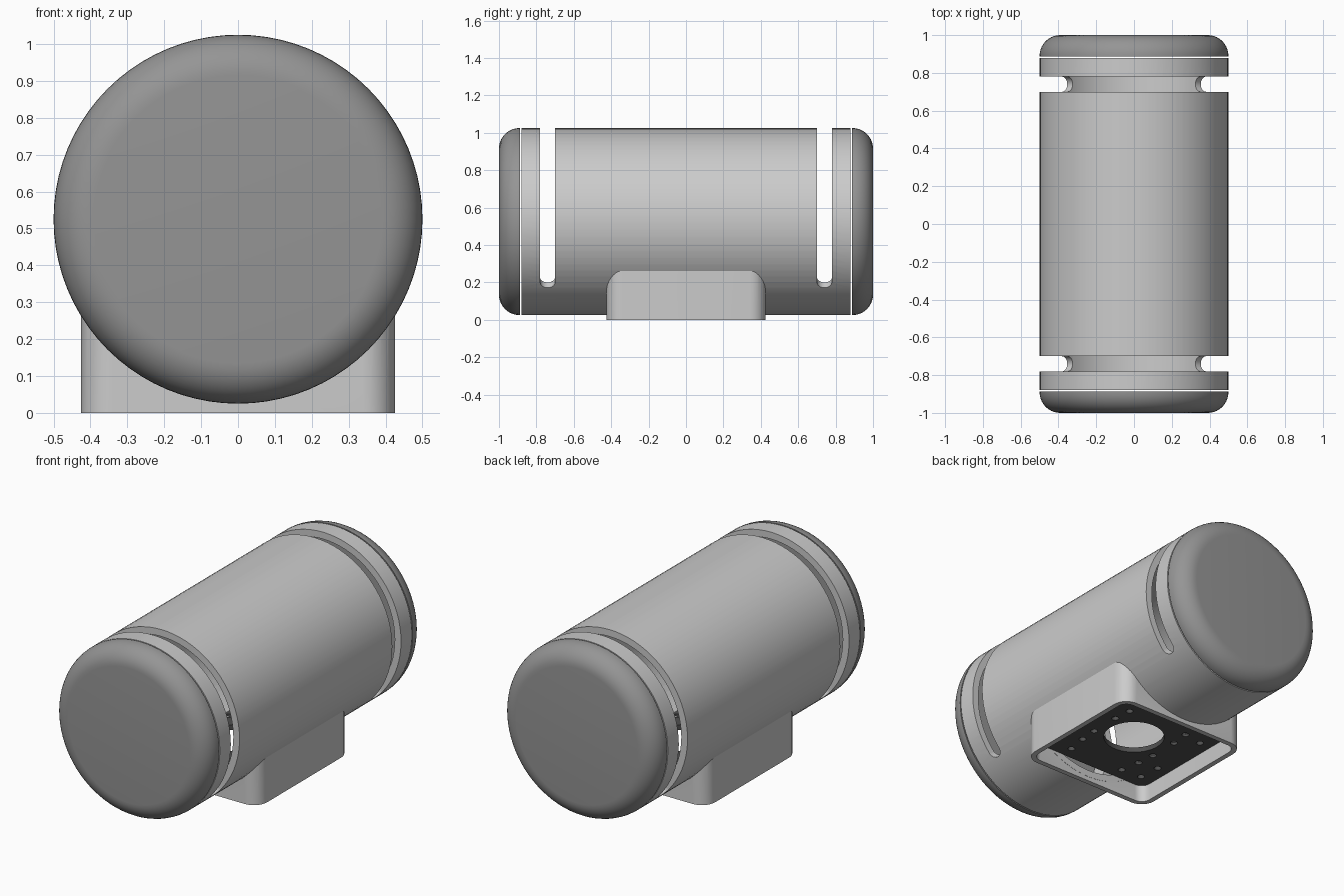
import bpy, bmesh
from math import sin, cos, pi, radians, sqrt

if "Cube" in bpy.data.objects:
    bpy.data.objects.remove(bpy.data.objects["Cube"])

ZC, R, RI = 0.525, 0.5, 0.46     # barrel axis height, outer and inner radius
SIDES = 80


def finish(name, bm, mat=None):
    bmesh.ops.remove_doubles(bm, verts=bm.verts, dist=1e-5)
    bmesh.ops.recalc_face_normals(bm, faces=bm.faces)
    me = bpy.data.meshes.new(name)
    bm.to_mesh(me)
    bm.free()
    ob = bpy.data.objects.new(name, me)
    bpy.context.collection.objects.link(ob)
    if mat:
        me.materials.append(mat)
    return ob


def loft(bm, rings, closed=False):
    """Skin a list of vertex rings, capping the ends unless closed."""
    vs = [[bm.verts.new(p) for p in r] for r in rings]
    n = len(vs[0])
    for i in range(len(vs) if closed else len(vs) - 1):
        a, b = vs[i], vs[(i + 1) % len(vs)]
        for j in range(n):
            k = (j + 1) % n
            bm.faces.new((a[j], a[k], b[k], b[j]))
    if not closed:
        bm.faces.new(vs[0])
        bm.faces.new(vs[-1])


def lathe(name, profile, closed=False, mat=None):
    """Revolve (radius, y) points round the barrel axis."""
    bm = bmesh.new()
    ang = [2 * pi * i / SIDES for i in range(SIDES)]
    loft(bm, [[(r * cos(a), y, ZC + r * sin(a)) for a in ang] for r, y in profile], closed)
    return finish(name, bm, mat)


def rounded_square(h, r, z, n=8):
    pts = []
    for q, (sx, sy) in enumerate(((1, 1), (-1, 1), (-1, -1), (1, -1))):
        for i in range(n + 1):
            a = (q + i / n) * pi / 2
            pts.append((sx * (h - r) + r * cos(a), sy * (h - r) + r * sin(a), z))
    return pts


def block(name, h, r, z0, z1, mat=None):
    bm = bmesh.new()
    loft(bm, [rounded_square(h, r, z0), rounded_square(h, r, z1)])
    return finish(name, bm, mat)


def cut(ob, cutter):
    m = ob.modifiers.new("cut", 'BOOLEAN')
    m.operation, m.solver, m.object = 'DIFFERENCE', 'EXACT', cutter
    cutter.hide_render = True
    bpy.context.view_layer.objects.active = ob
    bpy.ops.object.modifier_apply(modifier=m.name)
    bpy.data.objects.remove(cutter)


def slot_cutter(yc, half=0.04, start=radians(-45), end=radians(225)):
    """Round-ended slot sweeping over the top of the barrel."""
    cap = half / R
    ends = [(cap * (1 - cos(t)), half * sin(t)) for t in (pi / 2 * i / 8 for i in range(1, 9))]
    ends.insert(0, (0.0, 0.002))
    mid = [(start + cap + (end - start - 2 * cap) * i / 60, half) for i in range(1, 60)]
    stations = [(start + a, w) for a, w in ends] + mid + [(end - a, w) for a, w in reversed(ends)]
    bm = bmesh.new()
    loft(bm, [[(r * cos(a), yc + s * w, ZC + r * sin(a))
               for r, s in ((0.4, -1), (0.6, -1), (0.6, 1), (0.4, 1))] for a, w in stations])
    return finish("slot_cutter", bm)


def paint(name, v):
    m = bpy.data.materials.new(name)
    m.diffuse_color = (v, v, v, 1)
    m.use_nodes = True
    m.node_tree.nodes["Principled BSDF"].inputs["Base Color"].default_value = m.diffuse_color
    return m


cap_grey, plate_grey = paint("cap_grey", 0.3), paint("plate_grey", 0.08)

# hollow barrel with two slots and an opening over the base
barrel = lathe("barrel", [(R, -0.88), (R, 0.88), (RI, 0.88), (RI, -0.88)], closed=True)
for s in (-1, 1):
    cut(barrel, slot_cutter(s * 0.74))
cut(barrel, block("opening_cutter", 0.394, 0.055, -0.1, 0.115))

# rounded end caps
F = 0.11
for s, side in ((-1, "front"), (1, "back")):
    fillet = [(R - F + F * cos(t), s * (1 - F + F * sin(t)))
              for t in (pi / 2 * i / 10 for i in range(11))]
    lathe(side + "_cap", [(R, s * 0.887)] + fillet, mat=cap_grey)

# square base walls, trimmed to the barrel
base = block("base", 0.425, 0.085, 0, 0.32)
cut(base, block("base_cutter", 0.395, 0.055, -0.1, 0.5))
cut(base, lathe("base_trim", [(0.48, -0.9), (0.48, 0.9)]))

# mounting plate with a cable hole and screw holes in each corner
plate = block("mounting_plate", 0.397, 0.057, 0.1, 0.13, plate_grey)
corner = ((0.31, 0.31), (0.32, 0.18), (0.18, 0.32), (0.2, 0.2), (0.21, 0.09))
holes = [(0, 0, 0.166, 48)]
for sx in (-1, 1):
    for sy in (-1, 1):
        holes += [(sx * x, sy * y, 0.02, 14) for x, y in corner]
bm = bmesh.new()
for x, y, r, n in holes:
    loft(bm, [[(x + r * cos(2 * pi * i / n), y + r * sin(2 * pi * i / n), z)
               for i in range(n)] for z in (0.05, 0.2)])
cut(plate, finish("hole_cutter", bm))

# smooth shading with sharp edges kept
for ob in bpy.context.collection.objects:
    ob.select_set(True)
bpy.context.view_layer.objects.active = barrel
bpy.ops.object.shade_smooth_by_angle(angle=radians(30))
